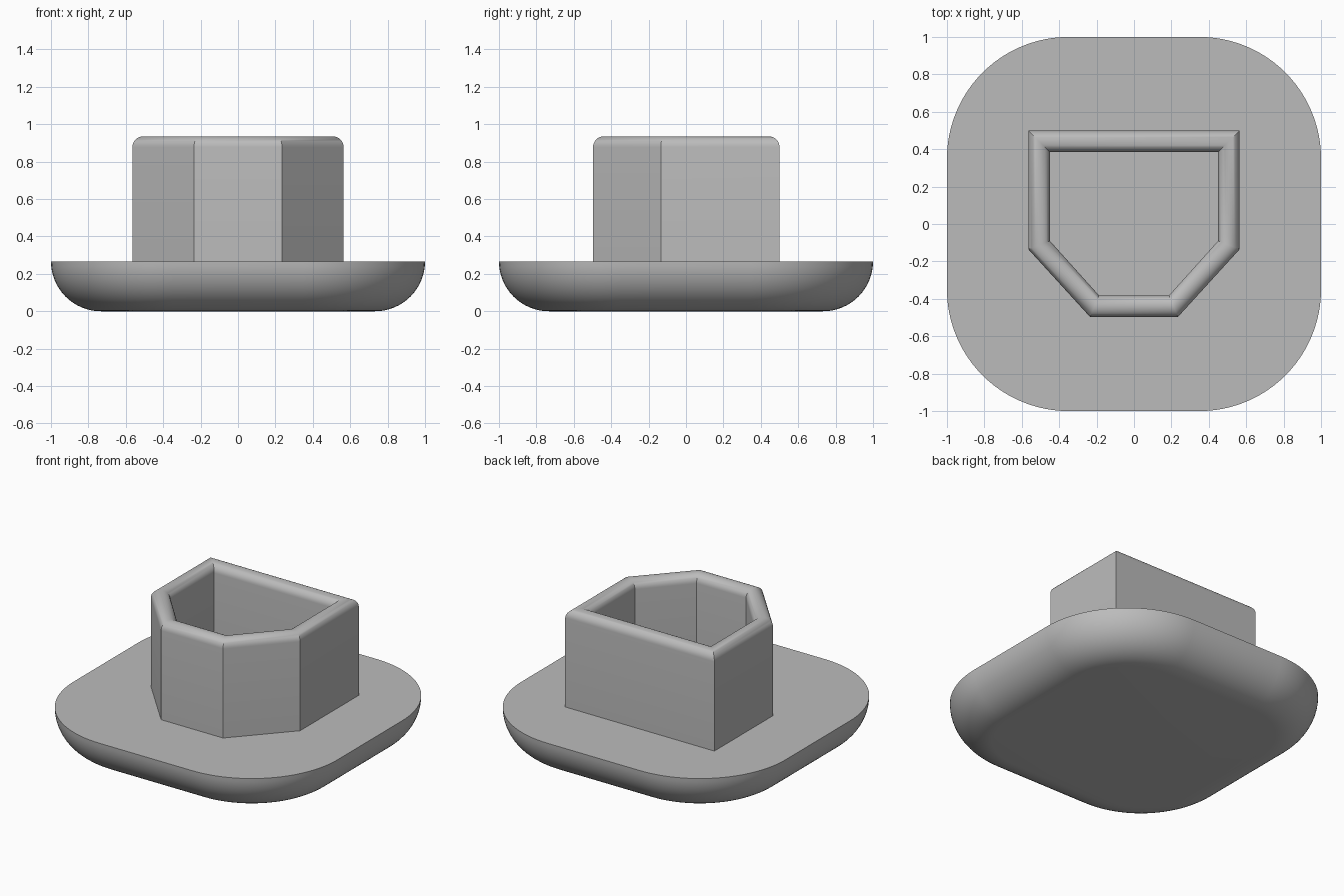
import bpy, bmesh, math

cube = bpy.data.objects.get("Cube")
if cube:
    bpy.data.objects.remove(cube, do_unlink=True)

grey = bpy.data.materials.new("plain_grey")
grey.use_nodes = True
colour = (0.5, 0.5, 0.5, 1)
grey.diffuse_color = colour
grey.node_tree.nodes["Principled BSDF"].inputs["Base Color"].default_value = colour


def loft(name, rings, caps):
    """Skin a stack of equal-sized closed rings into one smooth-shaded part."""
    bm = bmesh.new()
    loops = [[bm.verts.new(p) for p in ring] for ring in rings]
    n = len(loops[0])
    for low, high in zip(loops, loops[1:]):
        for i in range(n):
            j = (i + 1) % n
            bm.faces.new((low[i], low[j], high[j], high[i]))
    if caps:
        bm.faces.new(loops[0][::-1])
        bm.faces.new(loops[-1])
    mesh = bpy.data.meshes.new(name)
    bm.to_mesh(mesh)
    bm.free()
    mesh.materials.append(grey)
    obj = bpy.data.objects.new(name, mesh)
    bpy.context.collection.objects.link(obj)
    bpy.ops.object.select_all(action="DESELECT")
    obj.select_set(True)
    bpy.context.view_layer.objects.active = obj
    bpy.ops.object.shade_smooth_by_angle(angle=math.radians(30))
    return obj


def rounded_square(half, radius, z, steps=24):
    """Counter-clockwise square outline with round corners."""
    c = half - radius
    points = []
    for corner, (sx, sy) in enumerate(((1, 1), (-1, 1), (-1, -1), (1, -1))):
        for i in range(steps + 1):
            a = (corner + i / steps) * math.pi / 2
            points.append((sx * c + radius * math.cos(a), sy * c + radius * math.sin(a), z))
    return points


# Base plate: flat top, lower edge rounded by a quarter circle
top, corner, steps = 0.267, 0.65, 16
base_rings = []
for i in range(steps + 1):
    a = math.pi / 2 * i / steps
    inset = top * (1 - math.sin(a))
    base_rings.append(rounded_square(1 - inset, corner - inset, top * (1 - math.cos(a))))
loft("base_plate", base_rings, caps=True)

# Hollow collar: chamfered-front outline, mitred corners and a half-round rim
half_outer = [(0.235, -0.497), (0.565, -0.135), (0.565, 0.5)]
half_inner = [(0.187, -0.382), (0.45, -0.09), (0.45, 0.385)]


def mirrored(points):
    return points + [(-x, y) for x, y in reversed(points)]


outer, inner = mirrored(half_outer), mirrored(half_inner)
rim, height, floor = 0.0575, 0.935, top - 0.01
profile = [(0, floor)]
for i in range(steps + 1):
    a = math.pi * i / steps
    profile.append(((1 - math.cos(a)) / 2, height - rim + rim * math.sin(a)))
profile.append((1, floor))
collar_rings = [[(ox + (ix - ox) * t, oy + (iy - oy) * t, z)
                 for (ox, oy), (ix, iy) in zip(outer, inner)] for t, z in profile]
loft("collar", collar_rings, caps=False)
